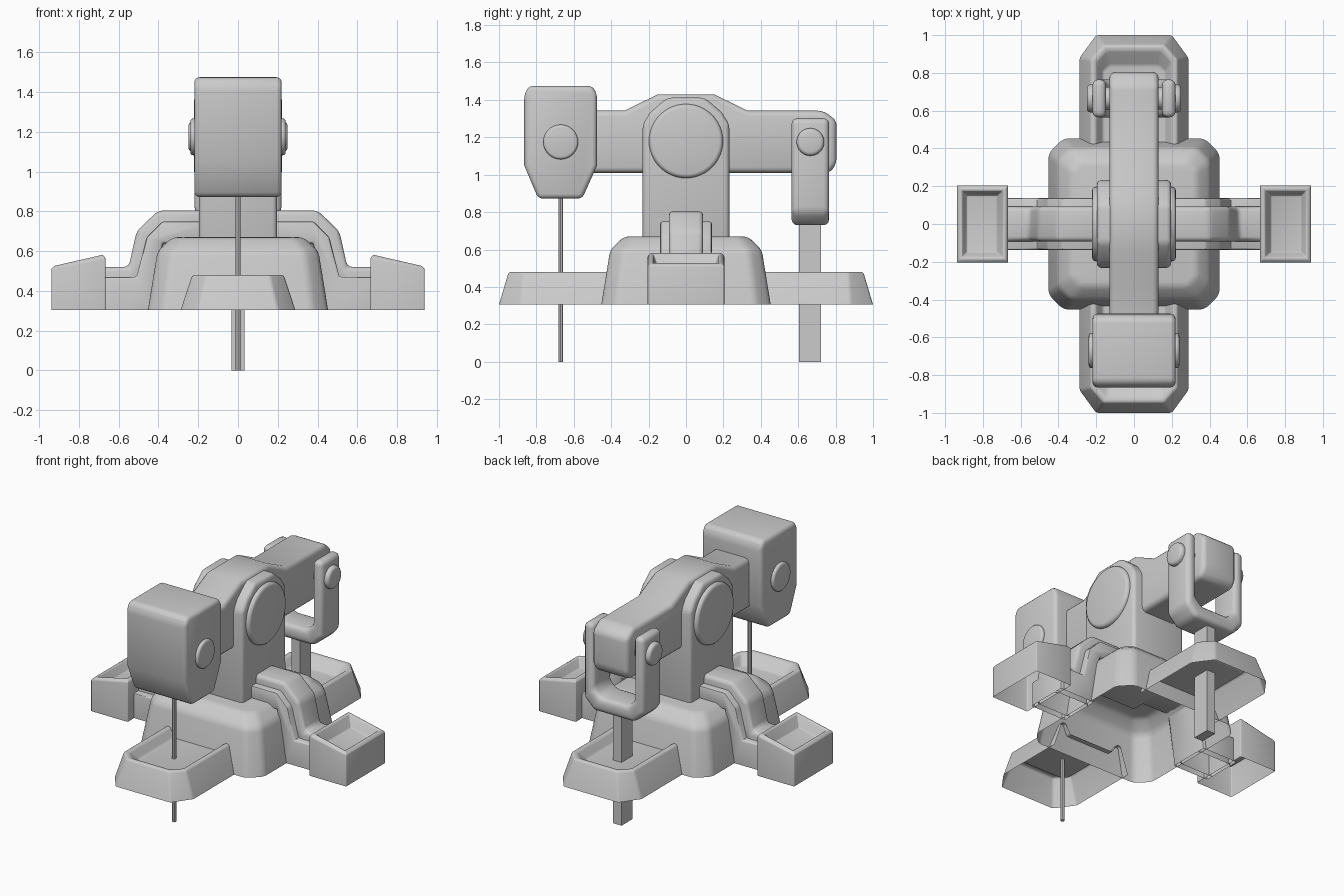
import bpy, bmesh, math
from mathutils import Matrix

if "Cube" in bpy.data.objects:
    bpy.data.objects.remove(bpy.data.objects["Cube"])


def finish(name, bm, bevel=0.0, segs=3, min_angle=28):
    """Round the hard edges, then shade smooth by angle."""
    bmesh.ops.recalc_face_normals(bm, faces=bm.faces)
    if bevel:
        hard = [e for e in bm.edges if len(e.link_faces) == 2
                and e.calc_face_angle(0) > math.radians(min_angle)]
        bmesh.ops.bevel(bm, geom=hard, offset=bevel, segments=segs, profile=0.5,
                        affect='EDGES', clamp_overlap=True)
    me = bpy.data.meshes.new(name)
    bm.to_mesh(me)
    bm.free()
    ob = bpy.data.objects.new(name, me)
    bpy.context.collection.objects.link(ob)
    bpy.ops.object.select_all(action='DESELECT')
    ob.select_set(True)
    bpy.context.view_layer.objects.active = ob
    bpy.ops.object.shade_smooth_by_angle(angle=math.radians(35))
    return ob


def prism(name, profile, axis, lo, hi, bevel=0.0, segs=3, open_z=None):
    """Extrude a profile along x (points are y,z) or y (points are x,z)."""
    bm = bmesh.new()
    place = (lambda p, t: (t, p[0], p[1])) if axis == 'x' else (lambda p, t: (p[0], t, p[1]))
    a = [bm.verts.new(place(p, lo)) for p in profile]
    b = [bm.verts.new(place(p, hi)) for p in profile]
    bm.faces.new(a)
    bm.faces.new(b)
    n = len(a)
    for i in range(n):
        bm.faces.new((a[i], a[(i + 1) % n], b[(i + 1) % n], b[i]))
    if open_z is not None:
        under = [f for f in bm.faces if all(abs(v.co.z - open_z) < 1e-4 for v in f.verts)]
        bmesh.ops.delete(bm, geom=under, context='FACES')
    return finish(name, bm, bevel, segs)


def loft(name, rings, bevel=0.0, closed=True):
    """Skin rings of points from the open bottom to a capped last ring."""
    bm = bmesh.new()
    rows = [[bm.verts.new(p) for p in r] for r in rings]
    n = len(rows[0])
    for a, b in zip(rows, rows[1:]):
        for i in range(n if closed else n - 1):
            j = (i + 1) % n
            bm.faces.new((a[i], a[j], b[j], b[i]))
    bm.faces.new(rows[-1])
    return finish(name, bm, bevel)


def disc(name, x0, x1, y, z, r, bevel, sides=32):
    """Round cap with its axis along x."""
    bm = bmesh.new()
    m = Matrix.Translation(((x0 + x1) / 2, y, z)) @ Matrix.Rotation(math.pi / 2, 4, 'Y')
    bmesh.ops.create_cone(bm, cap_ends=True, segments=sides, radius1=r, radius2=r,
                          depth=abs(x1 - x0), matrix=m)
    return finish(name, bm, bevel, 3, 50)


def octagon(z, h, c):
    return [(h, -h + c, z), (h, h - c, z), (h - c, h, z), (-h + c, h, z),
            (-h, h - c, z), (-h, -h + c, z), (-h + c, -h, z), (h - c, -h, z)]


# Central hull, open underneath
loft("base_hull", [octagon(0.305, 0.453, 0.08), octagon(0.60, 0.405, 0.07),
                   octagon(0.67, 0.33, 0.05)], 0.025)


# Front and rear trays with sunken tops
def tray_ring(s, z, hx, yc, hc, y1):
    y0 = 0.40
    return [(hx, s * y0, z), (hx, s * yc, z), (hc, s * y1, z),
            (-hc, s * y1, z), (-hx, s * yc, z), (-hx, s * y0, z)]


for s, end in ((-1, "front"), (1, "rear")):
    loft(end + "_tray", [tray_ring(s, 0.305, 0.288, 0.88, 0.20, 1.0),
                         tray_ring(s, 0.48, 0.23, 0.87, 0.16, 0.948),
                         tray_ring(s, 0.48, 0.20, 0.86, 0.145, 0.92),
                         tray_ring(s, 0.42, 0.165, 0.81, 0.13, 0.84)], 0.012, closed=False)


# Side legs: wide lower step plus narrow upper ridge, and cup feet
def pod_ring(s, x0, x1, hy, z0, slope):
    z = lambda x: z0 - slope * (x - 0.68)
    return [(s * x0, -hy, z(x0)), (s * x1, -hy, z(x1)), (s * x1, hy, z(x1)), (s * x0, hy, z(x0))]


wide = [(0.15, 0.64), (0.15, 0.75), (0.38, 0.75), (0.46, 0.67), (0.51, 0.47),
        (0.69, 0.47), (0.69, 0.305), (0.43, 0.305), (0.38, 0.64)]
ridge = [(0.15, 0.64), (0.15, 0.805), (0.40, 0.805), (0.51, 0.70), (0.55, 0.52),
         (0.69, 0.52), (0.69, 0.305), (0.43, 0.305), (0.38, 0.64)]
for s, side in ((-1, "left"), (1, "right")):
    prism(side + "_leg", [(s * x, z) for x, z in wide], 'y', -0.138, 0.138, 0.012, 2, 0.305)
    prism(side + "_leg_ridge", [(s * x, z) for x, z in ridge], 'y', -0.092, 0.092, 0.025, 3, 0.305)
    loft(side + "_foot_cup", [pod_ring(s, 0.667, 0.938, 0.205, 0.305, 0),
                              pod_ring(s, 0.667, 0.938, 0.205, 0.565, 0.2),
                              pod_ring(s, 0.682, 0.922, 0.188, 0.583, 0.23),
                              pod_ring(s, 0.695, 0.91, 0.175, 0.58, 0.23),
                              pod_ring(s, 0.725, 0.885, 0.15, 0.515, 0.23)], 0.006)

# Central post with side pivot caps
post = [(-0.232, 0.64), (0.232, 0.64), (0.232, 1.27), (0.19, 1.335), (0.10, 1.412),
        (-0.10, 1.412), (-0.19, 1.335), (-0.232, 1.27)]
prism("post", post, 'x', -0.197, 0.197, 0.025)
for s, side in ((-1, "left"), (1, "right")):
    disc(side + "_pivot_cap", s * 0.15, s * 0.222, 0, 1.18, 0.198, 0.022, 48)

# Rocking beam
beam = [(-0.60, 1.01), (0.77, 1.01), (0.805, 1.06), (0.805, 1.29), (0.735, 1.342),
        (0.33, 1.342), (0.15, 1.43), (-0.15, 1.43), (-0.33, 1.342), (-0.60, 1.342)]
prism("beam", beam, 'x', -0.13, 0.13, 0.03)

# Hammer-shaped head with side bolts and thin rod
head = [(-0.79, 0.872), (-0.555, 0.872), (-0.475, 1.05), (-0.475, 1.43), (-0.50, 1.475),
        (-0.84, 1.475), (-0.865, 1.43), (-0.865, 1.05)]
prism("head", head, 'x', -0.22, 0.22, 0.035)
bm = bmesh.new()
bmesh.ops.create_cone(bm, cap_ends=True, segments=8, radius1=0.013, radius2=0.013, depth=0.9,
                      matrix=Matrix.Translation((0, -0.67, 0.45)))
finish("thin_rod", bm)

# Rear yoke and thick rod
yoke = [(-0.22, 1.302), (-0.22, 0.80), (-0.15, 0.73), (0.15, 0.73), (0.22, 0.80), (0.22, 1.302),
        (0.148, 1.302), (0.148, 0.87), (0.10, 0.825), (-0.10, 0.825), (-0.148, 0.87), (-0.148, 1.302)]
prism("yoke", yoke, 'y', 0.565, 0.765, 0.03)
prism("thick_rod", [(-0.032, 0), (0.032, 0), (0.032, 0.76), (-0.032, 0.76)], 'y', 0.605, 0.722)
disc("yoke_pin", -0.18, 0.18, 0.665, 1.18, 0.06, 0)
for s, side in ((-1, "left"), (1, "right")):
    disc(side + "_head_bolt", s * 0.18, s * 0.24, -0.67, 1.175, 0.093, 0.015)
    disc(side + "_yoke_bolt", s * 0.18, s * 0.25, 0.665, 1.175, 0.074, 0.02)
